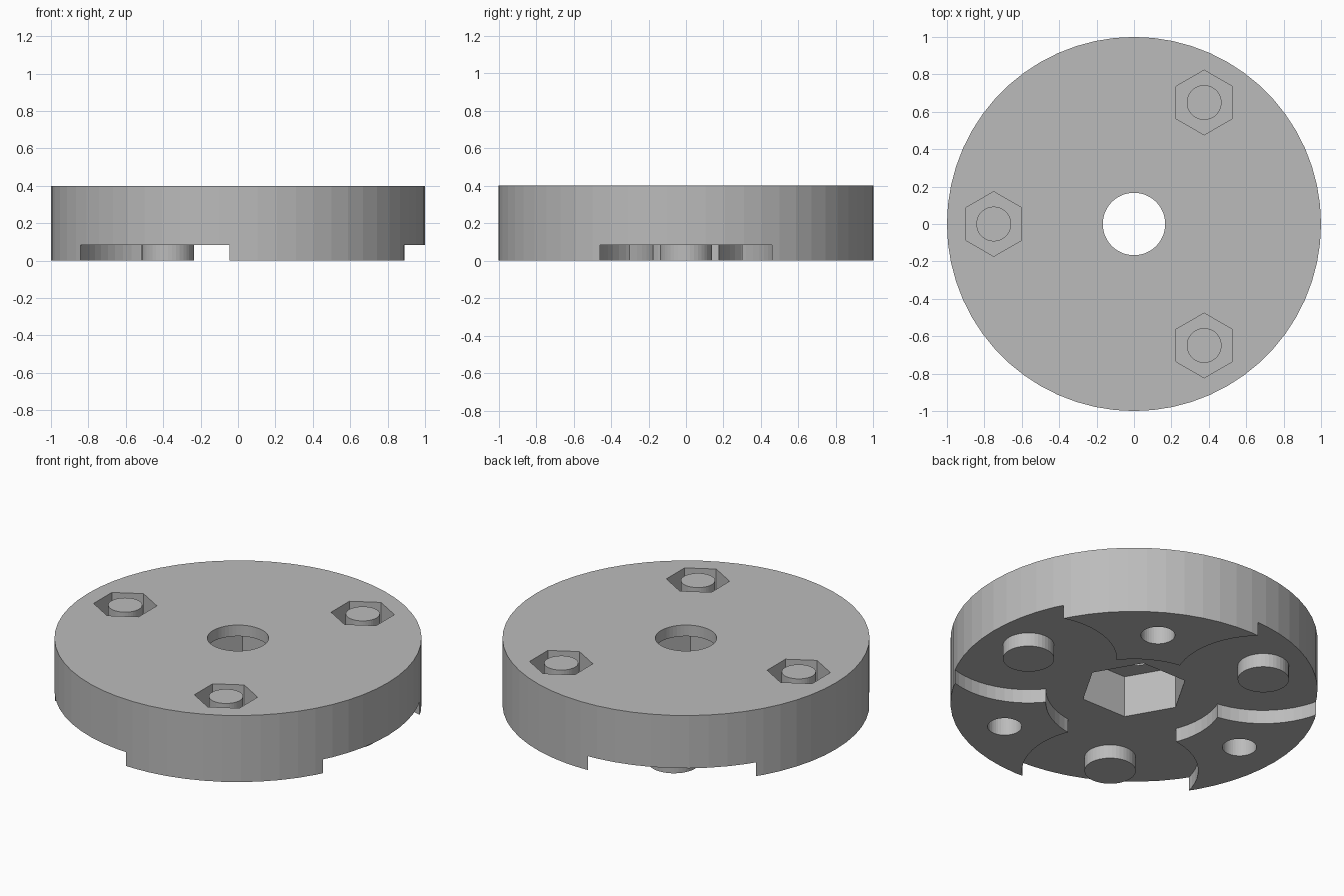
import bpy
from math import cos, sin, radians

old = bpy.data.objects.get("Cube")
if old:
    bpy.data.objects.remove(old, do_unlink=True)

HEIGHT = 0.4
RECESS = 0.083      # height of the underside recess
ORBIT = 0.75        # distance of pegs and bolt holes from the axis
PEG_ANGLES = (0, 120, 240)
BOLT_ANGLES = (60, 180, 300)

grey = bpy.data.materials.new("plain grey")
grey.use_nodes = True
colour = (0.5, 0.5, 0.5, 1)
grey.diffuse_color = colour
grey.node_tree.nodes["Principled BSDF"].inputs["Base Color"].default_value = colour


def prism(name, radius, low, high, sides, angle=None, turn=0):
    """Upright prism with a corner at `turn` degrees, on the axis or the orbit."""
    x = y = 0
    if angle is not None:
        x, y = ORBIT * cos(radians(angle)), ORBIT * sin(radians(angle))
    bpy.ops.mesh.primitive_cylinder_add(
        vertices=sides, radius=radius, depth=high - low,
        location=(x, y, (low + high) / 2), rotation=(0, 0, radians(turn)))
    obj = bpy.context.object
    obj.name = name
    obj.data.materials.append(grey)
    return obj


def cut(target, cutter):
    """Subtract the cutter from the target and discard it."""
    cutter.hide_render = True
    mod = target.modifiers.new("cut", 'BOOLEAN')
    mod.operation = 'DIFFERENCE'
    mod.solver = 'EXACT'
    mod.object = cutter
    bpy.context.view_layer.objects.active = target
    bpy.ops.object.modifier_apply(modifier=mod.name)
    bpy.data.objects.remove(cutter, do_unlink=True)


# Main disc
disc = prism("disc_body", 1, 0, HEIGHT, 60)

# Underside recess: a central circle joined by a scoop around each peg
cut(disc, prism("centre_recess", 0.48, -0.1, RECESS, 60))
for a in PEG_ANGLES:
    cut(disc, prism("peg_scoop", 0.48, -0.1, RECESS, 60, a))

# Central shaft hole with a hexagonal socket below it
cut(disc, prism("hex_socket", 0.295, -0.1, HEIGHT - 0.067, 6, turn=30))
cut(disc, prism("shaft_hole", 0.167, 0.2, HEIGHT + 0.1, 48))

# Hexagonal nut pockets on top, blind bolt holes below
for a in BOLT_ANGLES:
    cut(disc, prism("nut_pocket", 0.173, 0.25, HEIGHT + 0.1, 6, a, turn=30 - 30 + 90 - 30))
    cut(disc, prism("bolt_hole", 0.093, -0.1, 0.22, 40, a))

# Round bosses standing in the nut pockets
for i, a in enumerate(BOLT_ANGLES, 1):
    prism(f"pocket_boss_{i}", 0.093, 0.24, HEIGHT - 0.002, 40, a)

# Pegs standing in the scoops
for i, a in enumerate(PEG_ANGLES, 1):
    prism(f"locating_peg_{i}", 0.14, 0, RECESS + 0.02, 40, a)
